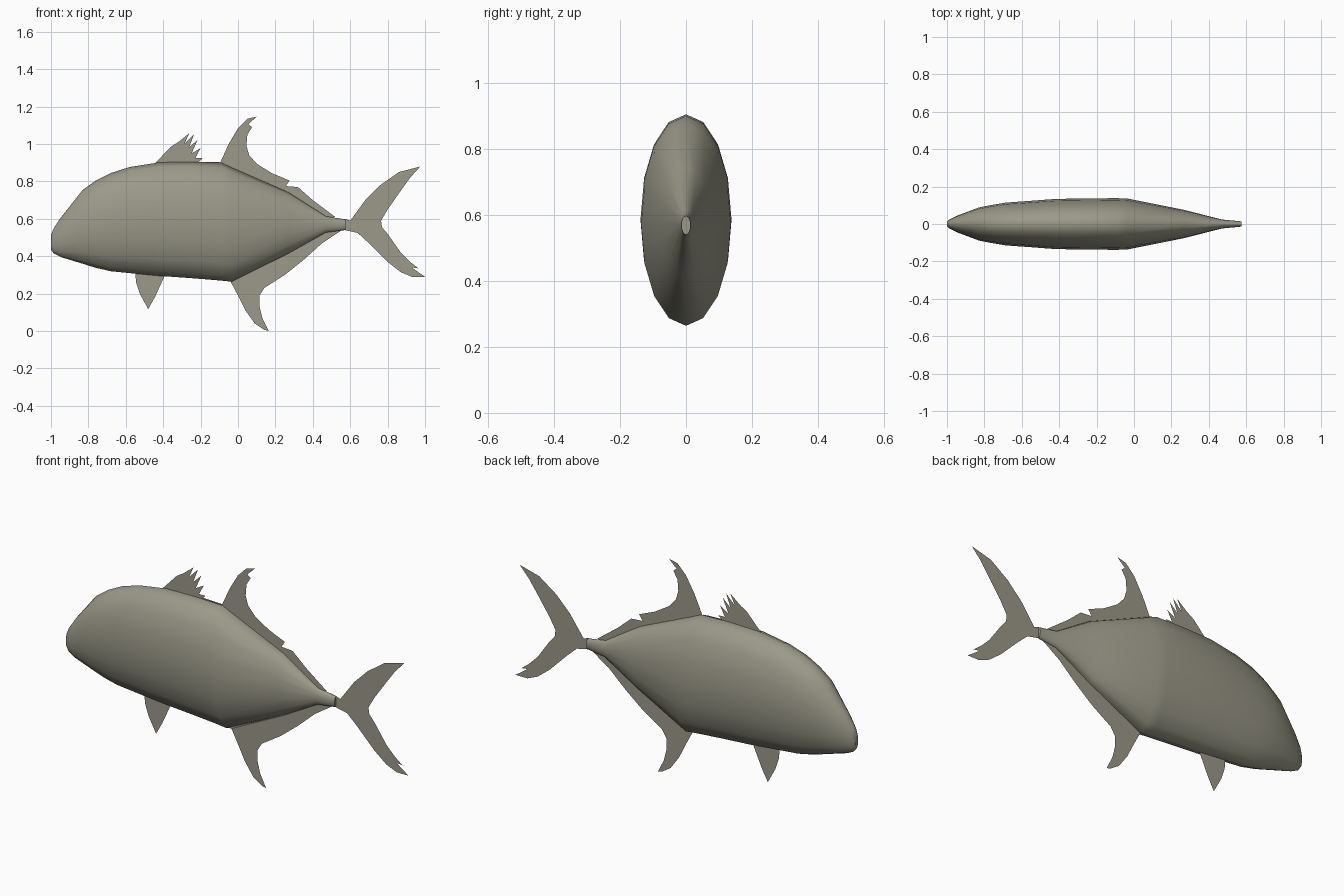
import bpy, bmesh, math

mat = bpy.data.materials.new("olive grey")
mat.diffuse_color = (0.33, 0.32, 0.25, 1)


def finish(bm, name):
    mesh = bpy.data.meshes.new(name)
    bm.to_mesh(mesh)
    bm.free()
    mesh.materials.append(mat)
    obj = bpy.data.objects.new(name, mesh)
    bpy.context.collection.objects.link(obj)
    return obj


def loft(name, sections, sides=16):
    """Elliptical sections along x: (x, top, bottom, half width)."""
    bm = bmesh.new()
    rings = []
    for x, top, bottom, w in sections:
        zc, h = (top + bottom) / 2, (top - bottom) / 2
        rings.append([bm.verts.new((x, w * math.sin(a), zc + h * math.cos(a)))
                      for a in (2 * math.pi * i / sides for i in range(sides))])
    for r, s in zip(rings, rings[1:]):
        for i in range(sides):
            j = (i + 1) % sides
            bm.faces.new((r[i], r[j], s[j], s[i]))
    bm.faces.new(rings[0])
    bm.faces.new(rings[-1])
    bmesh.ops.recalc_face_normals(bm, faces=bm.faces)
    return finish(bm, name)


def fin(name, outline):
    """Flat sheet in the middle plane from an (x, z) outline."""
    bm = bmesh.new()
    face = bm.faces.new([bm.verts.new((x, 0, z)) for x, z in outline])
    face.normal_update()
    if face.normal.y > 0:
        face.normal_flip()
    bmesh.ops.triangulate(bm, faces=bm.faces[:])
    return finish(bm, name)


# Body
body = loft("body", [
    (-1.0, .515, .435, .013), (-.985, .55, .415, .025), (-.945, .61, .395, .045),
    (-.83, .755, .36, .088), (-.76, .805, .338, .102), (-.68, .845, .32, .115),
    (-.58, .877, .31, .122), (-.42, .902, .295, .134), (-.25, .905, .283, .137),
    (-.09, .90, .27, .138), (-.035, .875, .264, .136), (.27, .742, .415, .075),
    (.47, .614, .527, .024), (.575, .597, .54, .014)])
for p in body.data.polygons:
    p.use_smooth = True
bpy.context.view_layer.objects.active = body
body.select_set(True)
bpy.ops.object.shade_smooth_by_angle(angle=math.radians(50))

# Spiny front back fin
fin("front_dorsal_fin", [
    (-.45, .89), (-.36, .985), (-.32, 1.01), (-.26, 1.058), (-.287, 1.0),
    (-.235, 1.052), (-.262, .98), (-.215, 1.025), (-.248, .95), (-.20, .978),
    (-.228, .925), (-.19, .925), (-.21, .905), (-.10, .903), (-.10, .88)])

# Sickle shaped rear back fin
fin("rear_dorsal_fin", [
    (-.10, .89), (-.05, 1.0), (0, 1.085), (.05, 1.135), (.10, 1.147),
    (.055, 1.105), (.075, 1.09), (.05, 1.05), (.045, .99), (.06, .94),
    (.10, .895), (.18, .845), (.275, .805), (.255, .775), (.32, .77),
    (.40, .70), (.52, .61), (.46, .60), (.25, .73)])

# Sickle shaped belly fin
fin("anal_fin", [
    (-.04, .265), (0, .19), (.04, .11), (.09, .04), (.14, .007), (.165, 0),
    (.13, .07), (.115, .13), (.115, .19), (.14, .23), (.25, .30),
    (.35, .38), (.45, .47), (.57, .55), (.47, .54), (.27, .43), (-.03, .28)])

# Small fin under the chest
fin("pelvic_fin", [
    (-.55, .32), (-.545, .26), (-.525, .20), (-.48, .117), (-.445, .18),
    (-.39, .30)])

# Forked tail
fin("tail_fin", [
    (.57, .60), (.60, .59), (.68, .70), (.76, .78), (.86, .85), (.975, .88),
    (.92, .82), (.87, .75), (.80, .65), (.765, .59), (.77, .555), (.80, .52),
    (.87, .42), (.92, .37), (.965, .335), (.93, .34), (.96, .318), (1.0, .29),
    (.93, .29), (.87, .315), (.80, .37), (.70, .47), (.64, .525), (.57, .54)])
